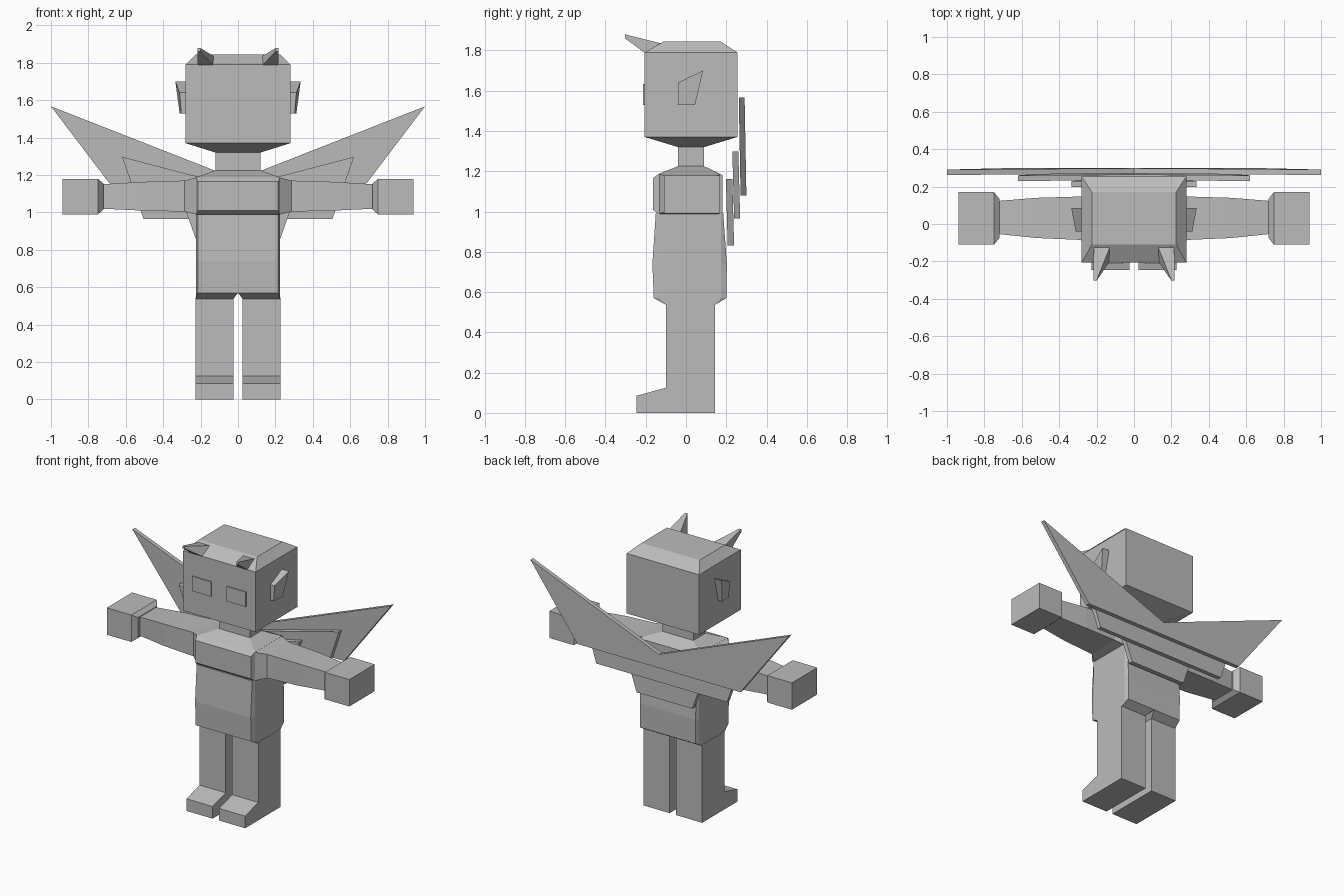
import bpy, bmesh
from mathutils import Vector

if "Cube" in bpy.data.objects:
    bpy.data.objects.remove(bpy.data.objects["Cube"])

grey = bpy.data.materials.new("plain grey")
grey.diffuse_color = (0.5, 0.5, 0.5, 1)
grey.use_nodes = True
grey.node_tree.nodes["Principled BSDF"].inputs["Base Color"].default_value = grey.diffuse_color


def finish(name, bm):
    bmesh.ops.recalc_face_normals(bm, faces=bm.faces)
    me = bpy.data.meshes.new(name)
    bm.to_mesh(me)
    bm.free()
    me.materials.append(grey)
    ob = bpy.data.objects.new(name, me)
    bpy.context.collection.objects.link(ob)
    return ob


def box(x0, x1, y0, y1, z0, z1):
    return [(x, y, z) for x in (x0, x1) for y in (y0, y1) for z in (z0, z1)]


def hull(name, pts, side=1):
    """Convex solid around points; side=-1 mirrors it across x."""
    bm = bmesh.new()
    vs = [bm.verts.new((p[0] * side, p[1], p[2])) for p in pts]
    r = bmesh.ops.convex_hull(bm, input=vs)
    inner = [v for v in r["geom_interior"] if isinstance(v, bmesh.types.BMVert)]
    bmesh.ops.delete(bm, geom=inner, context='VERTS')
    bmesh.ops.dissolve_limit(bm, angle_limit=0.01, verts=bm.verts, edges=bm.edges)
    return finish(name, bm)


def loft(name, rings, side=1):
    """Join equal-sized rings of points and cap both ends."""
    bm = bmesh.new()
    rs = [[bm.verts.new((p[0] * side, p[1], p[2])) for p in r] for r in rings]
    n = len(rs[0])
    for a, b in zip(rs, rs[1:]):
        for i in range(n):
            j = (i + 1) % n
            bm.faces.new((a[i], a[j], b[j], b[i]))
    bm.faces.new(rs[0])
    bm.faces.new(rs[-1])
    return finish(name, bm)


def x_ring(x, y0, y1, z0, z1):
    return [(x, y0, z0), (x, y1, z0), (x, y1, z1), (x, y0, z1)]


# Head with chamfered crown and tapered jaw
hull("head", box(-.28, .28, -.205, .255, 1.37, 1.79)
     + box(-.225, .225, -.11, .17, 1.84, 1.845)
     + box(-.12, .12, -.04, .09, 1.32, 1.325))
hull("neck", box(-.12, .12, -.04, .09, 1.2, 1.33))

# Chest with sloped shoulders and a lip above the waist
hull("chest", box(-.215, .215, -.165, -.16, 1.01, 1.165)
     + box(-.225, .225, -.135, .165, .985, 1.187)
     + box(-.22, .22, .17, .182, .995, 1.18)
     + box(-.12, .12, -.04, .09, 1.22, 1.225))


# Belly, slightly swollen and with narrow corner chamfers
def belly_ring(z, front, back):
    half = [(.215, front), (.225, -.135), (.225, .175), (.215, back)]
    pts = half + [(-x, y) for x, y in reversed(half)]
    return [(x, y, z) for x, y in pts]


loft("belly", [belly_ring(.99, -.15, .185), belly_ring(.74, -.167, .203),
               belly_ring(.57, -.16, .2)])

# Wings: three stacked plates, each a V-topped outline
wing_layers = [
    ("outer_wings", .262, .029, 1.175, (1.0, 1.567), (.63, 1.08)),
    ("middle_wings", .230, .030, 1.135, (.62, 1.297), (.505, .965)),
    ("inner_wings", .198, .032, 1.09, (.335, 1.162), (.215, .83)),
]
for name, y, thick, mid, tip, low in wing_layers:
    outline = [(0, mid), tip, low, (0, low[1]), (-low[0], low[1]), (-tip[0], tip[1])]
    # split at the centre so every face stays convex
    bm = bmesh.new()
    lean = lambda z: .009 * (tip[1] - z) / (tip[1] - low[1])
    f, b = [[bm.verts.new((x, y + lean(z) + d, z)) for x, z in outline]
            for d in (0, thick)]
    for layer in (f, b):
        bm.faces.new(layer[:4])
        bm.faces.new([layer[0]] + layer[3:])
    for i in range(6):
        j = (i + 1) % 6
        bm.faces.new((f[i], f[j], b[j], b[i]))
    finish(name, bm)

for side, tag in ((1, "left"), (-1, "right")):
    # Half of the hips, tapering into the leg
    hull(tag + "_hip", [(x, y, .57) for x in (0, .215) for y in (-.16, .2)]
         + [(.225, y, .57) for y in (-.135, .175)]
         + [(x, y, .537) for x in (.025, .225) for y in (-.10, .145)], side)

    # Leg with a wedge foot, from one side profile
    profile = [(-.245, 0), (.145, 0), (.145, .545), (-.10, .545), (-.10, .125), (-.245, .085)]
    loft(tag + "_leg", [[(x, y, z) for y, z in profile] for x in (.025, .227)], side)

    # Arm flaring into the shoulder
    loft(tag + "_arm", [x_ring(.222, -.135, .165, .988, 1.187),
                        x_ring(.285, -.085, .147, 1.004, 1.17),
                        x_ring(.52, -.075, .14, 1.01, 1.163),
                        x_ring(.73, -.053, .123, 1.02, 1.15)], side)

    # Block hand with a chamfered wrist
    loft(tag + "_hand", [x_ring(.72, -.075, .135, 1.015, 1.155),
                         x_ring(.748, -.11, .17, .99, 1.178),
                         x_ring(.938, -.11, .17, .99, 1.178)], side)

    # Eye plate
    hull(tag + "_eye", box(.06, .208, -.213, -.204, 1.53, 1.633), side)

    # Pointed ear flaring outward towards the back
    ear = [(-.04, 1.64, .312), (.085, 1.70, .335), (.045, 1.53, .312), (-.04, 1.53, .303)]
    hull(tag + "_ear", [(.27, y, z) for y, z, x in ear] + [(x, y, z) for y, z, x in ear], side)

    # Horn leaning forward
    hull(tag + "_horn", [(x, y, z) for x in (.13, .215)
                         for y, z in ((-.2, 1.785), (-.125, 1.835))]
         + box(.2, .216, -.303, -.295, 1.86, 1.878), side)
